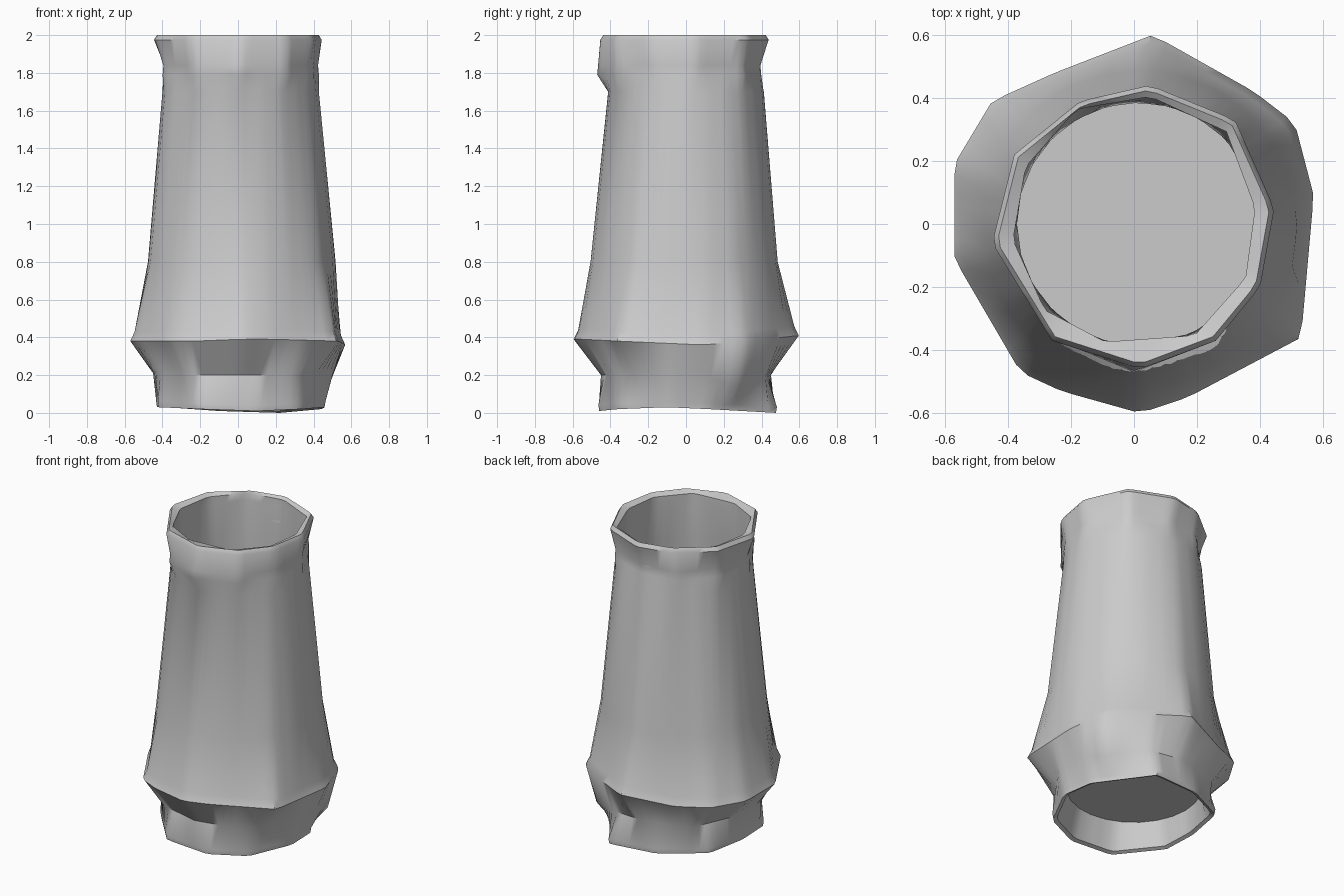
import bpy, bmesh, math
from mathutils import Vector

if "Cube" in bpy.data.objects:
    bpy.data.objects.remove(bpy.data.objects["Cube"])

N = 72


def circle(r, z, cx=0.0, cy=0.0):
    return [(cx + r * math.cos(k * math.tau / 24), cy + r * math.sin(k * math.tau / 24), z)
            for k in range(24)]


def flat(points, z, s=1.0):
    return [(x * s, y * s, z) for x, y in points]


def scaled(points, s, dz):
    return [(x * s, y * s, z + dz) for x, y, z in points]


def sample(outline):
    """Cut a polygon outline with N rays so that every ring lofts cleanly."""
    ring = []
    for i in range(N):
        a = math.tau * i / N
        d = Vector((math.cos(a), math.sin(a)))
        for p, q in zip(outline, outline[1:] + outline[:1]):
            cp = d.x * p[1] - d.y * p[0]
            cq = d.x * q[1] - d.y * q[0]
            if cp <= 1e-9 < cq or cq <= 1e-9 < cp:
                v = Vector(p).lerp(Vector(q), cp / (cp - cq))
                if v.xy.dot(d) > 0:
                    ring.append(v)
                    break
    return ring


def loft(name, outlines):
    bm = bmesh.new()
    rings = [[bm.verts.new(v) for v in sample(o)] for o in outlines]
    for a, b in zip(rings, rings[1:]):
        for i in range(N):
            j = (i + 1) % N
            bm.faces.new((a[i], a[j], b[j], b[i]))
    # underside and inner floor
    bm.faces.new(rings[0][::-1])
    bm.faces.new(rings[-1])
    bmesh.ops.recalc_face_normals(bm, faces=bm.faces[:])
    mesh = bpy.data.meshes.new(name)
    bm.to_mesh(mesh)
    bm.free()
    obj = bpy.data.objects.new(name, mesh)
    bpy.context.collection.objects.link(obj)
    bpy.context.view_layer.objects.active = obj
    obj.select_set(True)
    bpy.ops.object.shade_smooth_by_angle(angle=math.radians(42))
    return obj


# uneven foot ring
foot = [(.10, -.46, .01), (.33, -.36, .02), (.46, -.10, .03), (.44, .12, .02), (.22, .48, 0),
        (-.10, .45, .01), (-.38, .30, .03), (-.43, .03, .03), (-.42, -.20, .03), (-.20, -.45, .02)]
# pinched waist above the foot
waist = [(0, -.45, .20), (.30, -.39, .20), (.50, -.10, .20), (.50, .12, .19), (.46, .28, .13),
         (.25, .42, .19), (0, .45, .20), (-.30, .36, .20), (-.45, .05, .21), (-.44, -.15, .21),
         (-.28, -.38, .20)]
# angular shoulder, the widest ring
shoulder = [(.02, -.60, .39), (.17, -.55, .39), (.53, -.36, .38), (.57, .09, .36), (.51, .32, .38),
            (.38, .42, .39), (.06, .60, .41), (-.25, .48, .37), (-.45, .39, .38), (-.57, .19, .38),
            (-.57, -.11, .38), (-.36, -.47, .38), (-.23, -.53, .38)]
# faceted rim
rim_out = [(.05, .44), (.32, .33), (.445, .05), (.40, -.20), (.26, -.37), (.02, -.46),
           (-.26, -.37), (-.45, -.06), (-.38, .22), (-.17, .39)]
rim_in = [(.05, .40), (.29, .29), (.38, .05), (.35, -.17), (.19, -.35), (-.09, -.37),
          (-.28, -.27), (-.38, -.05), (-.34, .18), (-.18, .36)]
collar = [(.05, .40), (.30, .31), (.43, .05), (.40, -.16), (.26, -.37), (0, -.47),
          (-.24, -.37), (-.40, -.08), (-.37, .17), (-.18, .37)]

loft("vase", [
    # recessed underside, foot, waist and shoulder
    circle(.40, .20), scaled(foot, .95, .01), foot, scaled(foot, 1.01, .03), waist, shoulder,
    # tapered body
    scaled(shoulder, .96, .05), circle(.498, .80, .02, -.01), circle(.414, 1.70, .014, 0),
    # collar and rolled rim
    flat(collar, 1.79), flat(collar, 1.84, .99), flat(rim_out, 1.975),
    flat(rim_out, 2.0, .965), flat(rim_in, 1.985, 1.01), flat(rim_in, 1.94, 1.01),
    # inner wall and floor
    circle(.385, 1.70, .014, 0), circle(.465, .80, .02, -.01), circle(.51, .40), circle(.42, .22),
])
